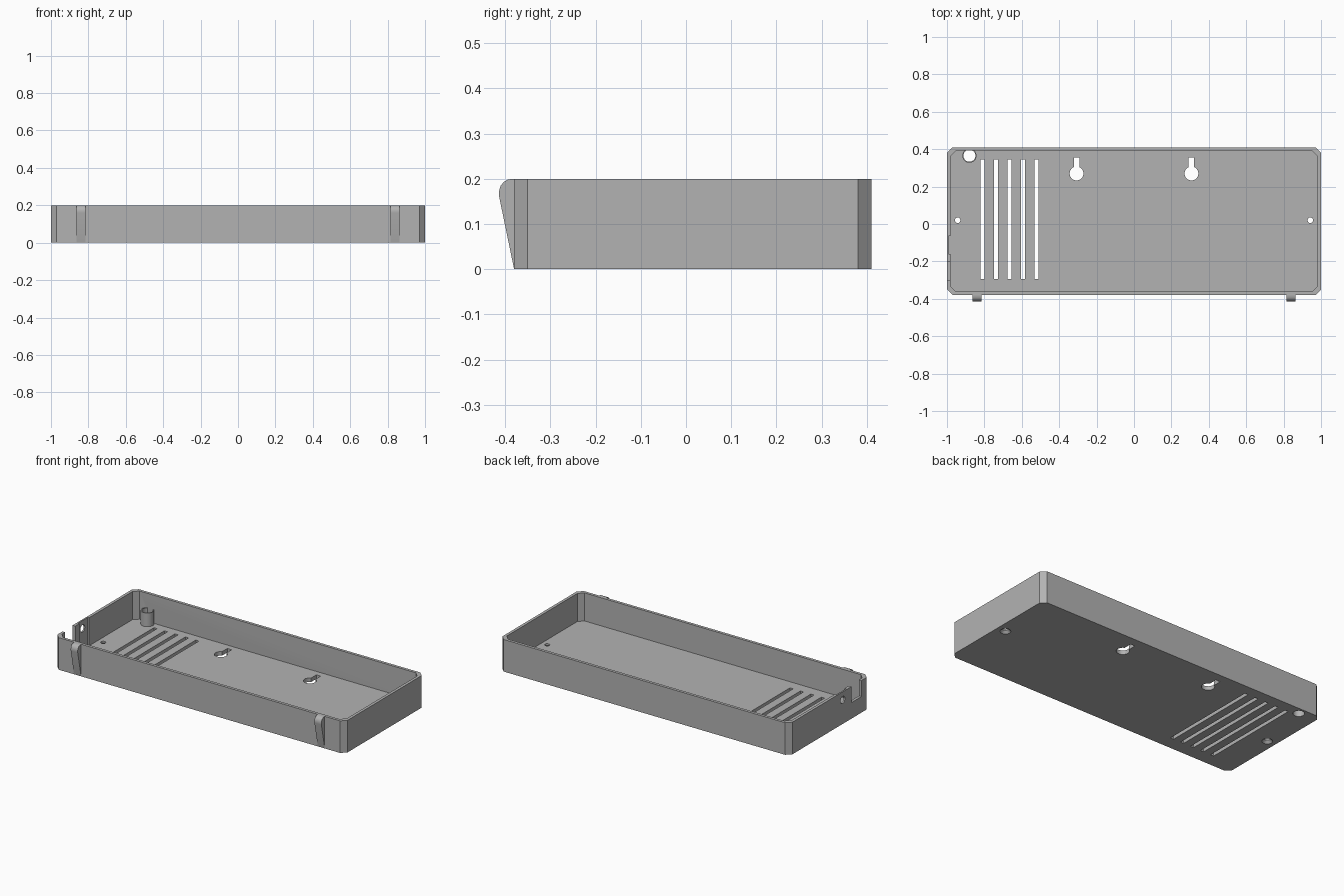
import bpy
import bmesh
from mathutils import Matrix, Vector

if "Cube" in bpy.data.objects:
    bpy.data.objects.remove(bpy.data.objects["Cube"])

# Single grey plastic
plastic = bpy.data.materials.new("grey_plastic")
plastic.use_nodes = True
GREY = (0.45, 0.45, 0.45, 1)
plastic.diffuse_color = GREY
plastic.node_tree.nodes["Principled BSDF"].inputs["Base Color"].default_value = GREY

HEIGHT, FLOOR, WALL = 0.2, 0.025, 0.018
X, FRONT, BACK, CORNER = 1.0, -0.38, 0.41, 0.03


def finish(name, bm):
    bmesh.ops.recalc_face_normals(bm, faces=bm.faces)
    mesh = bpy.data.meshes.new(name)
    bm.to_mesh(mesh)
    bm.free()
    mesh.materials.append(plastic)
    obj = bpy.data.objects.new(name, mesh)
    bpy.context.collection.objects.link(obj)
    return obj


def extrude(name, points, offset):
    bm = bmesh.new()
    face = bm.faces.new([bm.verts.new(p) for p in points])
    new = bmesh.ops.extrude_face_region(bm, geom=[face])["geom"]
    verts = [v for v in new if isinstance(v, bmesh.types.BMVert)]
    bmesh.ops.translate(bm, vec=Vector(offset), verts=verts)
    return finish(name, bm)


def chamfered_block(name, inset, z0, z1):
    x, y0, y1, c = X - inset, FRONT + inset, BACK - inset, CORNER
    outline = [(x - c, y0), (x, y0 + c), (x, y1 - c), (x - c, y1),
               (c - x, y1), (-x, y1 - c), (-x, y0 + c), (c - x, y0)]
    return extrude(name, [(a, b, z0) for a, b in outline], (0, 0, z1 - z0))


def box(name, x0, x1, y0, y1, z0, z1):
    return extrude(name, [(x0, y0, z0), (x1, y0, z0), (x1, y1, z0), (x0, y1, z0)],
                   (0, 0, z1 - z0))


def cylinder(name, center, r0, r1, depth, axis="Z"):
    bm = bmesh.new()
    turn = Matrix.Rotation(1.570796, 4, "Y") if axis == "X" else Matrix()
    bmesh.ops.create_cone(bm, cap_ends=True, segments=32, radius1=r0, radius2=r1,
                          depth=depth, matrix=Matrix.Translation(center) @ turn)
    return finish(name, bm)


def cut(target, cutter):
    mod = target.modifiers.new("cut", "BOOLEAN")
    mod.operation = "DIFFERENCE"
    mod.solver = "EXACT"
    mod.object = cutter
    bpy.context.view_layer.objects.active = target
    bpy.ops.object.modifier_apply(modifier=mod.name)
    bpy.data.objects.remove(cutter)


def smooth(obj):
    bpy.ops.object.select_all(action="DESELECT")
    obj.select_set(True)
    bpy.context.view_layer.objects.active = obj
    bpy.ops.object.shade_smooth_by_angle(angle=0.5)


# Open tray with chamfered corners
tray = chamfered_block("tray", 0, 0, HEIGHT)
cut(tray, chamfered_block("cavity", WALL, FLOOR, HEIGHT + 0.1))

# Ventilation slots
for i in range(5):
    x = -0.81 + i * 0.0722
    cut(tray, box("vent", x - 0.011, x + 0.011, -0.295, 0.345, -0.1, 0.1))

# Keyhole hangers and countersunk screw holes
for side in (-1, 1):
    kx, sx = side * 0.307, side * 0.943
    cut(tray, cylinder("keyhole", (kx, 0.27, 0), 0.037, 0.037, 0.2))
    cut(tray, box("key_slot", kx - 0.015, kx + 0.015, 0.27, 0.355, -0.1, 0.1))
    cut(tray, cylinder("screw_hole", (sx, 0.02, 0), 0.015, 0.015, 0.2))
    cut(tray, cylinder("countersink", (sx, 0.02, 0.006), 0.036, 0.012, 0.024))

# Cable notch, thinned wall panel and round port in the right end
cut(tray, box("notch", -1.1, -0.95, -0.3, -0.2, 0.1, 0.3))
cut(tray, box("recess", -0.991, -0.95, -0.16, -0.065, FLOOR + 0.005, 0.3))
cut(tray, cylinder("port", (-1, -0.115, 0.15), 0.022, 0.022, 0.1, "X"))

# Hollow boss in the back corner, open through the floor
boss_xy = (-0.88, 0.365)
cut(tray, cylinder("boss_hole", (*boss_xy, 0), 0.032, 0.032, 0.1))
boss = cylinder("corner_boss", (*boss_xy, 0.06), 0.038, 0.038, 0.1)
cut(boss, cylinder("boss_bore", (*boss_xy, 0.06), 0.032, 0.032, 0.3))
smooth(boss)
smooth(tray)

# Tapered hooks with rounded tops on the front wall
hook = [(-0.375, 0), (-0.38, 0), (-0.413, 0.16), (-0.4135, 0.172), (-0.41, 0.184),
        (-0.403, 0.193), (-0.394, 0.198), (-0.383, 0.2), (-0.375, 0.2)]
for name, x in (("right_hook", -0.84), ("left_hook", 0.84)):
    clip = extrude(name, [(x - 0.024, y, z) for y, z in hook], (0.048, 0, 0))
    smooth(clip)
